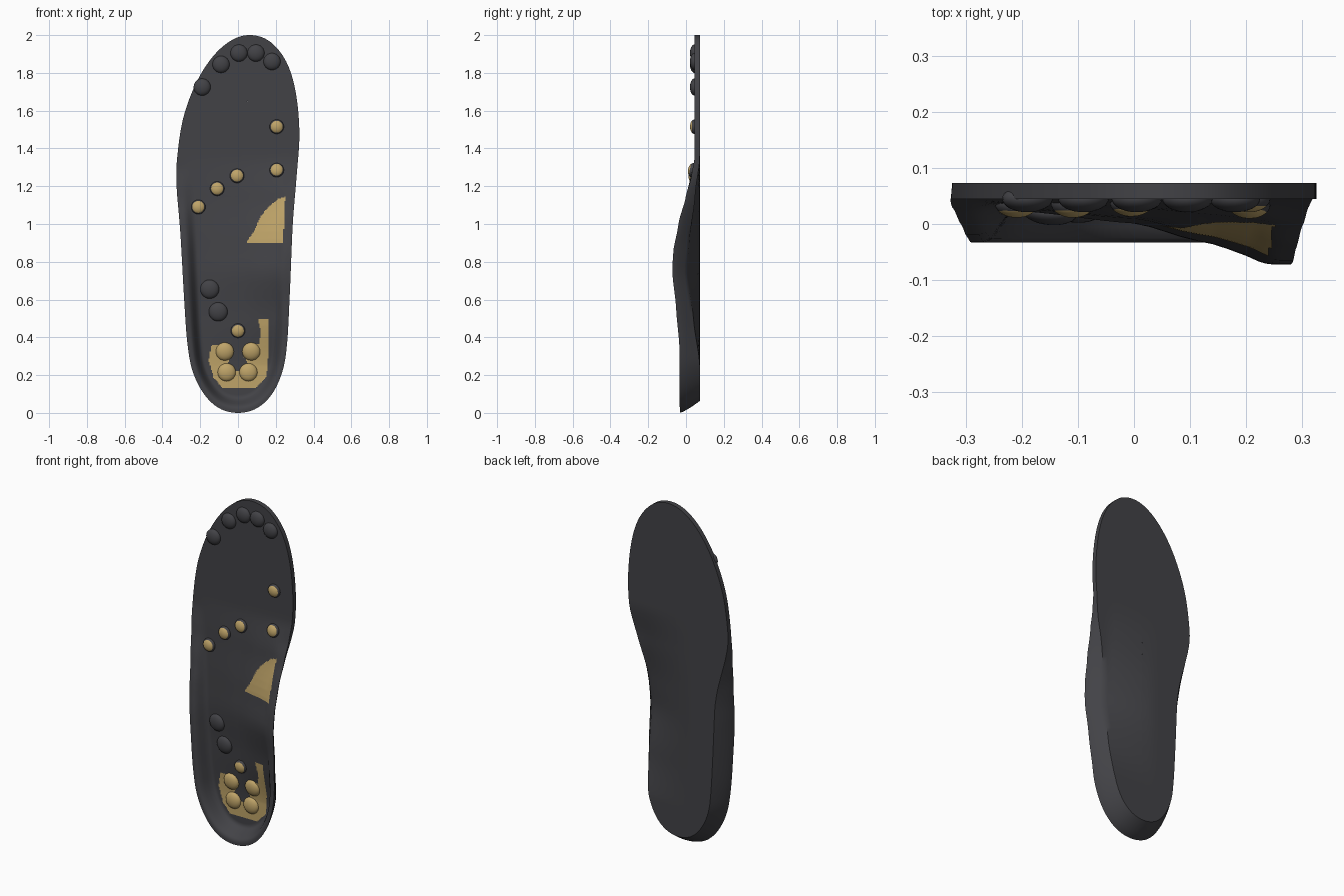
import bpy, bmesh, math
from mathutils import Vector, Matrix
from mathutils.bvhtree import BVHTree

if "Cube" in bpy.data.objects:
    bpy.data.objects.remove(bpy.data.objects["Cube"])


def material(name, rgb):
    m = bpy.data.materials.new(name)
    m.diffuse_color = (*rgb, 1)
    m.use_nodes = True
    m.node_tree.nodes["Principled BSDF"].inputs["Base Color"].default_value = m.diffuse_color
    return m


DARK = material("dark_foam", (0.055, 0.055, 0.062))
GOLD = material("gold_print", (0.52, 0.37, 0.14))


def smooth(a, b, v):
    t = min(1, max(0, (v - a) / (b - a)))
    return t * t * (3 - 2 * t)


def hermite(p0, p1, p2, p3, t):
    return 0.5 * (2 * p1 + (p2 - p0) * t + (2 * p0 - 5 * p1 + 4 * p2 - p3) * t * t
                  + (3 * p1 - p0 - 3 * p2 + p3) * t ** 3)


def table(pts, v):
    """Smoothed interpolation through (position, value) pairs."""
    if v <= pts[0][0]:
        return pts[0][1]
    for (a, p), (b, q) in zip(pts, pts[1:]):
        if v <= b:
            t = (v - a) / (b - a)
            return p + (q - p) * (0.5 * t + 0.5 * t * t * (3 - 2 * t))
    return pts[-1][1]


# Insole outline (x, z), heel first, then inner side, toe, outer side
OUT = [(0, 0), (.1, .025), (.18, .1), (.235, .22), (.26, .37), (.275, .65), (.29, 1.0),
       (.31, 1.25), (.325, 1.48), (.305, 1.7), (.255, 1.86), (.17, 1.965), (.07, 2.0),
       (-.03, 1.975), (-.13, 1.89), (-.22, 1.75), (-.29, 1.56), (-.322, 1.35), (-.325, 1.2),
       (-.305, .95), (-.285, .6), (-.268, .37), (-.24, .22), (-.18, .1), (-.1, .025)]
N = len(OUT)
outline = [[hermite(*(OUT[(i + j) % N][k] for j in (-1, 0, 1, 2)), t / 8) for k in (0, 1)]
           for i in range(N) for t in range(8)]

ARCH = [(.25, 0), (.5, .5), (.75, 1), (.9, .8), (1.15, .35), (1.35, 0)]
RAMP = [(-.25, .018), (-.2, .023), (0, .045), (.12, .078), (.25, .118)]
INNER_RIM = [(0, .078), (.35, .08), (.55, .097), (.75, .118), (.85, .113), (1.0, .085),
             (1.15, .045), (1.25, .017), (1.35, 0)]
OUTER_RIM = [(0, .078), (.7, .078), (.85, .066), (1.0, .045), (1.15, .018), (1.3, 0)]


def rim(x, z):
    t = smooth(-.2, .25, x)
    return table(INNER_RIM, z) * t + table(OUTER_RIM, z) * (1 - t)


def front_y(x, z, s):
    floor = table(ARCH, z) * table(RAMP, x)
    return .045 - floor - (rim(x, z) - floor) * smooth(.72, .92, s)


def back_y(x, z):
    t = min(1, max(0, (x + .08) / .3))
    return .073 - .07 * table(ARCH, z) * t ** 1.4


def ring_point(o, s):
    cz = min(1.7, max(.3, o[1]))
    cx = .05 * smooth(1.1, 1.7, cz)
    return cx + (o[0] - cx) * s, cz + (o[1] - cz) * s


# Insole body: concentric rings, foot side -> rim -> outer wall -> underside
bm = bmesh.new()
rings = []
for s in [0, .1, .2, .3, .4, .5, .6, .68, .72, .76, .8, .84, .88, .92, .96, 1]:
    ring = []
    for o in outline:
        x, z = ring_point(o, s)
        ring.append(bm.verts.new((x, front_y(x, z, s), z)))
    rings.append(ring)
for kind, v in [("w", k / 6) for k in range(1, 7)] + [("b", 1 - k / 8) for k in range(1, 9)]:
    ring = []
    for o in outline:
        inset = .79 + .21 * smooth(.85, 1.35, o[1])
        if kind == "w":
            x, z = ring_point(o, 1 - (1 - inset) * v ** 1.25)
            y0 = front_y(*o, 1)
            y = y0 + (back_y(x, z) - y0) * v
        else:
            x, z = ring_point(o, inset * v)
            y = back_y(x, z)
        ring.append(bm.verts.new((x, y, z)))
    rings.append(ring)
for a, b in zip(rings, rings[1:]):
    for i in range(len(a)):
        j = (i + 1) % len(a)
        bm.faces.new((a[i], a[j], b[j], b[i]))
bmesh.ops.remove_doubles(bm, verts=bm.verts, dist=1e-5)
bmesh.ops.recalc_face_normals(bm, faces=bm.faces)
tree = BVHTree.FromBMesh(bm)


def make_object(name, bm, *mats):
    me = bpy.data.meshes.new(name)
    bm.to_mesh(me)
    bm.free()
    for m in mats:
        me.materials.append(m)
    ob = bpy.data.objects.new(name, me)
    bpy.context.collection.objects.link(ob)
    return ob


make_object("insole_body", bm, DARK)


def surface(x, z):
    hit, normal, _, _ = tree.ray_cast(Vector((x, -1, z)), Vector((0, 1, 0)))
    return hit, (normal if normal.y < 0 else -normal)


# Massage bumps: flattened domes resting on the foot side
def bump(name, x, z, r, gold_from):
    bm = bmesh.new()
    bmesh.ops.create_uvsphere(bm, u_segments=24, v_segments=16, radius=1)
    for f in bm.faces:
        f.material_index = int(f.calc_center_median().z > gold_from)
    p, n = surface(x, z)
    turn = n.to_track_quat('Z', 'Y').to_matrix().to_4x4()
    bm.transform(Matrix.Translation(p) @ turn @ Matrix.Diagonal((r, r, .024, 1)))
    make_object(name, bm, DARK, GOLD)


for x, z in [(-.19, 1.725), (-.09, 1.845), (.005, 1.905), (.095, 1.905), (.18, 1.86)]:
    bump("toe_bump", x, z, .045, 2)
for x, z in [(-.15, .655), (-.105, .535)]:
    bump("side_bump", x, z, .05, 2)
for x, z in [(.205, 1.515), (.205, 1.285), (-.005, 1.255), (-.11, 1.187), (-.21, 1.09), (0, .435)]:
    bump("gold_bump", x, z, .038, .6)
for x, z in [(-.07, .325), (.07, .325), (-.06, .215), (.055, .215)]:
    bump("heel_bump", x, z, .048, -2)


# Gold printed patches draped over the surface
def inside(poly, x, z):
    c = False
    for (x1, z1), (x2, z2) in zip(poly, poly[1:] + poly[:1]):
        if (z1 > z) != (z2 > z) and x < x1 + (z - z1) * (x2 - x1) / (z2 - z1):
            c = not c
    return c


def patch(name, poly, d=.006):
    bm = bmesh.new()
    verts = {}

    def vert(i, k):
        if (i, k) not in verts:
            p, n = surface(i * d, k * d)
            verts[i, k] = bm.verts.new(p + n * .002)
        return verts[i, k]
    for i in range(-50, 50):
        for k in range(10, 220):
            if inside(poly, (i + .5) * d, (k + .5) * d):
                bm.faces.new([vert(i + a, k + b) for a, b in ((0, 0), (1, 0), (1, 1), (0, 1))])
    make_object(name, bm, GOLD)


patch("arch_patch", [(.045, .9), (.24, .9), (.25, 1.145), (.21, 1.13), (.15, 1.08), (.115, 1.03), (.09, .97)])
patch("heel_patch", [(-.04, .36), (-.14, .36), (-.155, .28), (-.13, .19), (-.08, .13), (.09, .13),
                     (.15, .19), (.16, .3), (.16, .5), (.105, .5), (.12, .44), (.115, .37),
                     (.04, .35), (.03, .3), (.055, .26), (.03, .22), (-.03, .22),
                     (-.055, .26), (-.03, .31)])

# Smooth shading with a crisp rim
for ob in bpy.data.objects:
    ob.select_set(True)
    bpy.context.view_layer.objects.active = ob
bpy.ops.object.shade_smooth_by_angle(angle=math.radians(40))
